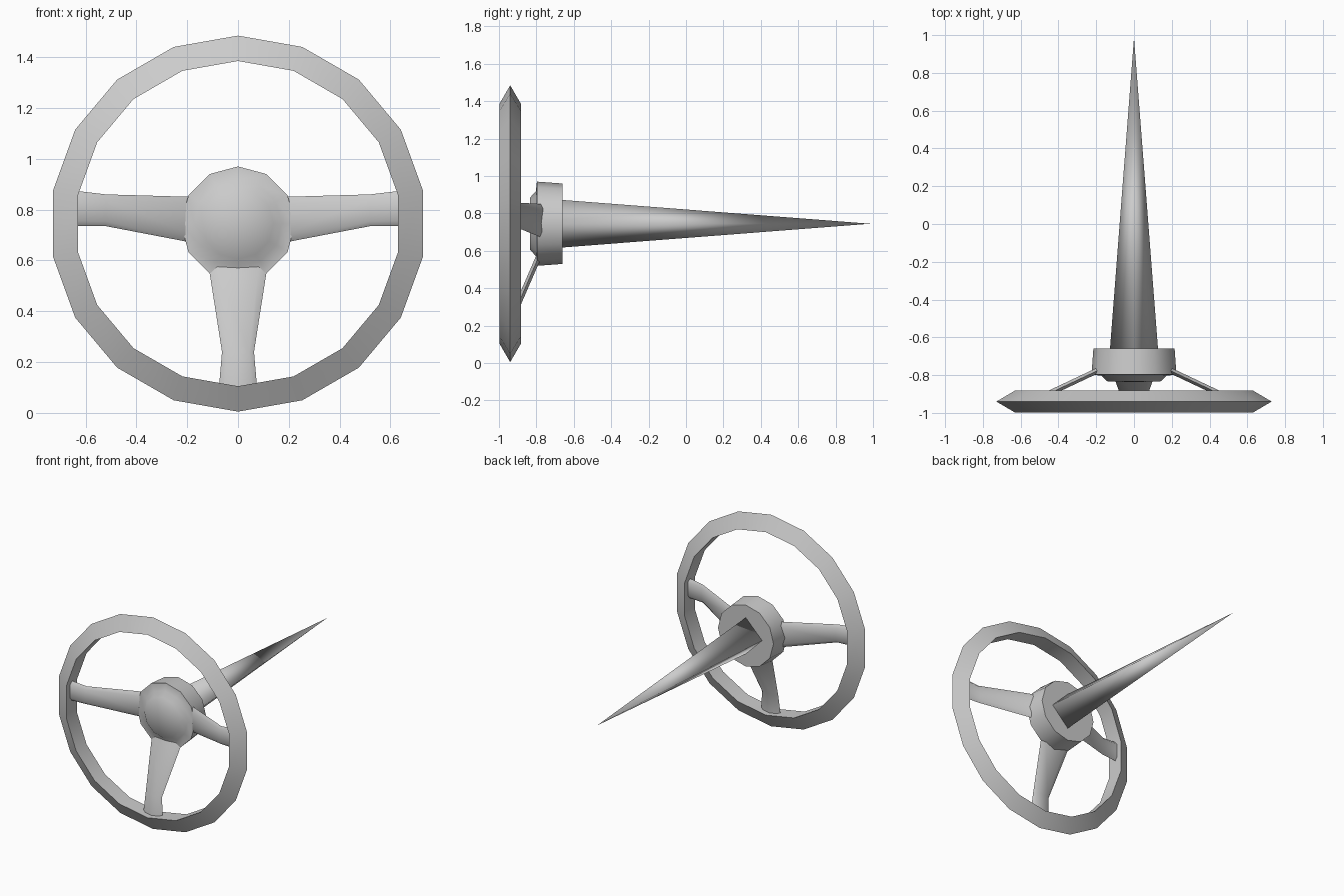
import bpy, bmesh, math

if "Cube" in bpy.data.objects:
    bpy.data.objects.remove(bpy.data.objects["Cube"])

CZ = 0.745   # height of the wheel axis


def finish(name, bm, angle=60):
    bmesh.ops.remove_doubles(bm, verts=bm.verts, dist=1e-5)
    bmesh.ops.recalc_face_normals(bm, faces=bm.faces)
    me = bpy.data.meshes.new(name)
    bm.to_mesh(me)
    bm.free()
    ob = bpy.data.objects.new(name, me)
    bpy.context.collection.objects.link(ob)
    bpy.ops.object.select_all(action='DESELECT')
    bpy.context.view_layer.objects.active = ob
    ob.select_set(True)
    bpy.ops.object.shade_smooth_by_angle(angle=math.radians(angle))
    return ob


def lathe(name, profile, sides, closed=False, angle=60):
    """Revolve (radius, y) points around the y axis, first vertex at the top."""
    bm = bmesh.new()
    rings = []
    for i in range(sides):
        a = 2 * math.pi * i / sides
        rings.append([bm.verts.new((r * math.sin(a), y, CZ + r * math.cos(a)))
                      for r, y in profile])
    n = len(profile)
    for i in range(sides):
        p, q = rings[i], rings[(i + 1) % sides]
        for j in range(n if closed else n - 1):
            k = (j + 1) % n
            bm.faces.new((p[j], p[k], q[k], q[j]))
    bmesh.ops.dissolve_degenerate(bm, dist=1e-6, edges=bm.edges)
    return finish(name, bm, angle)


def spoke(name, stations, place):
    """Loft a flat lens section along (distance, y, low, high) stations."""
    bm = bmesh.new()
    section = [(-1, 0), (-.7, -1), (.7, -1), (1, 0), (.7, 1), (-.7, 1)]
    t = 0.016
    rings = []
    for u, y, lo, hi in stations:
        mid, half = (lo + hi) / 2, (hi - lo) / 2
        rings.append([bm.verts.new(place(u, y + t * d, mid + half * w))
                      for w, d in section])
    for p, q in zip(rings, rings[1:]):
        for j in range(6):
            k = (j + 1) % 6
            bm.faces.new((p[j], p[k], q[k], q[j]))
    bm.faces.new(rings[0])
    bm.faces.new(rings[-1])
    return finish(name, bm)


# rim: triangular section, 18 segments
lathe("rim", [(.74, -.94), (.64, -.998), (.64, -.882)], 18, True, 70)

# hub drum with raised front pad
lathe("hub", [(0, -.836), (.14, -.834), (.172, -.803), (.225, -.797),
              (.215, -.66), (0, -.66)], 12)

# tapered four-sided steering column
lathe("column", [(0, -.66), (.127, -.66), (0, .985)], 4, False, 100)

# side spokes, mirrored
side = [(.17, -.765, .668, .85), (.52, -.93, .735, .86), (.655, -.94, .735, .876)]
for sx, label in ((1, "right"), (-1, "left")):
    spoke(label + "_spoke", side, lambda u, y, w, s=sx: (s * u, y, w))

# bottom spoke
lower = [(.61, -.77, -.122, .122), (.54, -.80, -.11, .11),
         (.24, -.93, -.063, .063), (.09, -.94, -.076, .076)]
spoke("bottom_spoke", lower, lambda u, y, w: (w, y, u))
